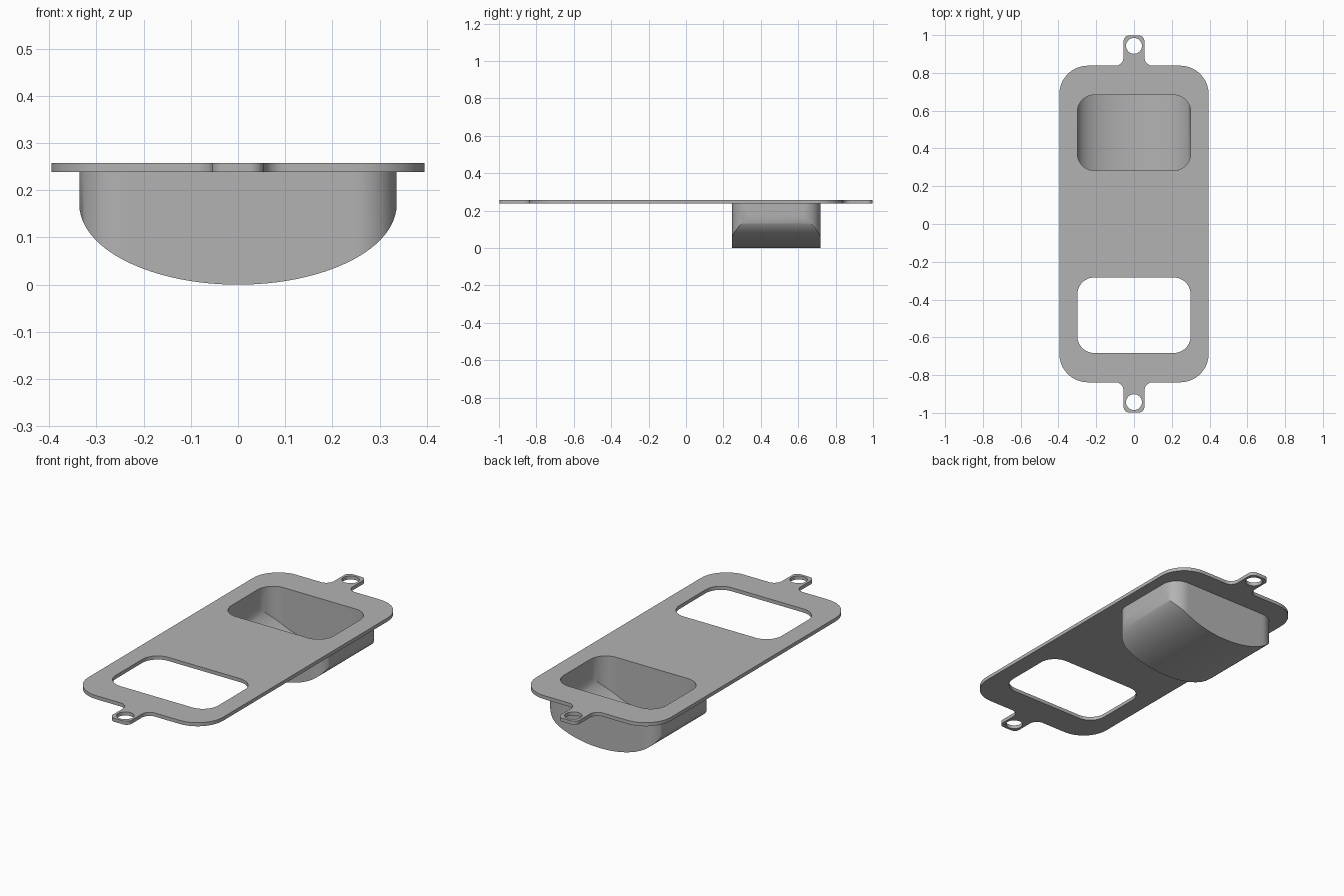
import bpy
import bmesh
from math import sin, cos, tan, pi, sqrt, radians
from mathutils import Vector

cube = bpy.data.objects.get("Cube")
if cube:
    bpy.data.objects.remove(cube, do_unlink=True)

grey = bpy.data.materials.new("plain grey")
grey.use_nodes = True
grey.diffuse_color = (0.45, 0.45, 0.45, 1)
grey.node_tree.nodes["Principled BSDF"].inputs["Base Color"].default_value = grey.diffuse_color

PLATE_LOW, PLATE_TOP = 0.239, 0.258
POCKET_Y = 0.483


def finish(obj):
    bpy.ops.object.select_all(action='DESELECT')
    obj.select_set(True)
    bpy.context.view_layer.objects.active = obj
    if obj.type == 'CURVE':
        bpy.ops.object.convert(target='MESH')
    obj = bpy.context.view_layer.objects.active
    obj.data.materials.clear()
    obj.data.materials.append(grey)
    bpy.ops.object.shade_smooth_by_angle(angle=radians(30))


def fillet(corners, steps=10):
    """Round each (x, y, radius) corner of a closed outline."""
    points = []
    for i, (x, y, r) in enumerate(corners):
        p = Vector((x, y))
        to_prev = (Vector(corners[i - 1][:2]) - p).normalized()
        to_next = (Vector(corners[(i + 1) % len(corners)][:2]) - p).normalized()
        half = to_prev.angle(to_next) / 2
        centre = p + (to_prev + to_next).normalized() * r / sin(half)
        start = p + to_prev * r / tan(half) - centre
        end = p + to_next * r / tan(half) - centre
        sweep = start.angle(end)
        for k in range(steps + 1):
            t = k / steps
            points.append(centre + (start * sin((1 - t) * sweep) + end * sin(t * sweep)) / sin(sweep))
    return points


def rounded_rect(cy, hx, hy, r):
    return fillet([(-hx, cy - hy, r), (hx, cy - hy, r), (hx, cy + hy, r), (-hx, cy + hy, r)])


# Mounting plate: rounded outline with a tab at each end, two windows, two screw holes
half_outline = [(0.395, -0.838, 0.15), (0.395, 0.838, 0.15), (0.055, 0.838, 0.045), (0.055, 0.998, 0.03)]
right_side = [(0.055, -0.998, 0.03), (0.055, -0.838, 0.045)] + half_outline
left_side = [(-x, -y, r) for x, y, r in right_side]
hole = [Vector((0.042 * cos(k * pi / 16), 0.042 * sin(k * pi / 16))) for k in range(32)]
loops = [fillet(right_side + left_side)]
for side in (-1, 1):
    loops.append(rounded_rect(side * POCKET_Y, 0.3, 0.2, 0.09))
    loops.append([p + Vector((0, side * 0.943)) for p in hole])

curve = bpy.data.curves.new("mounting_plate", 'CURVE')
curve.dimensions = '2D'
curve.fill_mode = 'BOTH'
curve.extrude = (PLATE_TOP - PLATE_LOW) / 2
for loop in loops:
    spline = curve.splines.new('POLY')
    spline.points.add(len(loop) - 1)
    for point, p in zip(spline.points, loop):
        point.co = (p.x, p.y, 0, 1)
    spline.use_cyclic_u = True
plate = bpy.data.objects.new("mounting_plate", curve)
plate.location.z = (PLATE_LOW + PLATE_TOP) / 2
bpy.context.collection.objects.link(plate)
finish(plate)


# Pocket cup: rounded rectangle in plan with an elliptical trough floor
def shell(bm, a, half, r, spring, floor):
    """Add one skin of the cup; return its rim vertices on both sides."""
    arc = [(-(a - r) - r * cos(k * pi / 24), half - r + r * sin(k * pi / 24)) for k in range(13)]
    n = 24
    middle = [((a - r) * (2 * k / n - 1), half) for k in range(1, n)]
    stations = arc + middle + [(-x, h) for x, h in reversed(arc)]
    rows = []
    for x, h in stations:
        z = spring - (spring - floor) * sqrt(max(0, 1 - (x / a) ** 2))
        rows.append([bm.verts.new(co) for co in (
            (x, POCKET_Y - h, PLATE_LOW), (x, POCKET_Y - h, z),
            (x, POCKET_Y + h, z), (x, POCKET_Y + h, PLATE_LOW))])
    for one, two in zip(rows, rows[1:]):
        for j in range(3):
            bm.faces.new((one[j], two[j], two[j + 1], one[j + 1]))
    bm.faces.new(rows[0])
    bm.faces.new(rows[-1])
    return [row[0] for row in rows] + [row[3] for row in reversed(rows)]


bm = bmesh.new()
outer = shell(bm, 0.336, 0.236, 0.09, 0.17, 0.0)
inner = shell(bm, 0.3, 0.2, 0.09, 0.165, 0.015)
for i in range(len(outer)):
    bm.faces.new((outer[i - 1], outer[i], inner[i], inner[i - 1]))
bmesh.ops.recalc_face_normals(bm, faces=bm.faces)
mesh = bpy.data.meshes.new("pocket_cup")
bm.to_mesh(mesh)
bm.free()
cup = bpy.data.objects.new("pocket_cup", mesh)
bpy.context.collection.objects.link(cup)
finish(cup)
